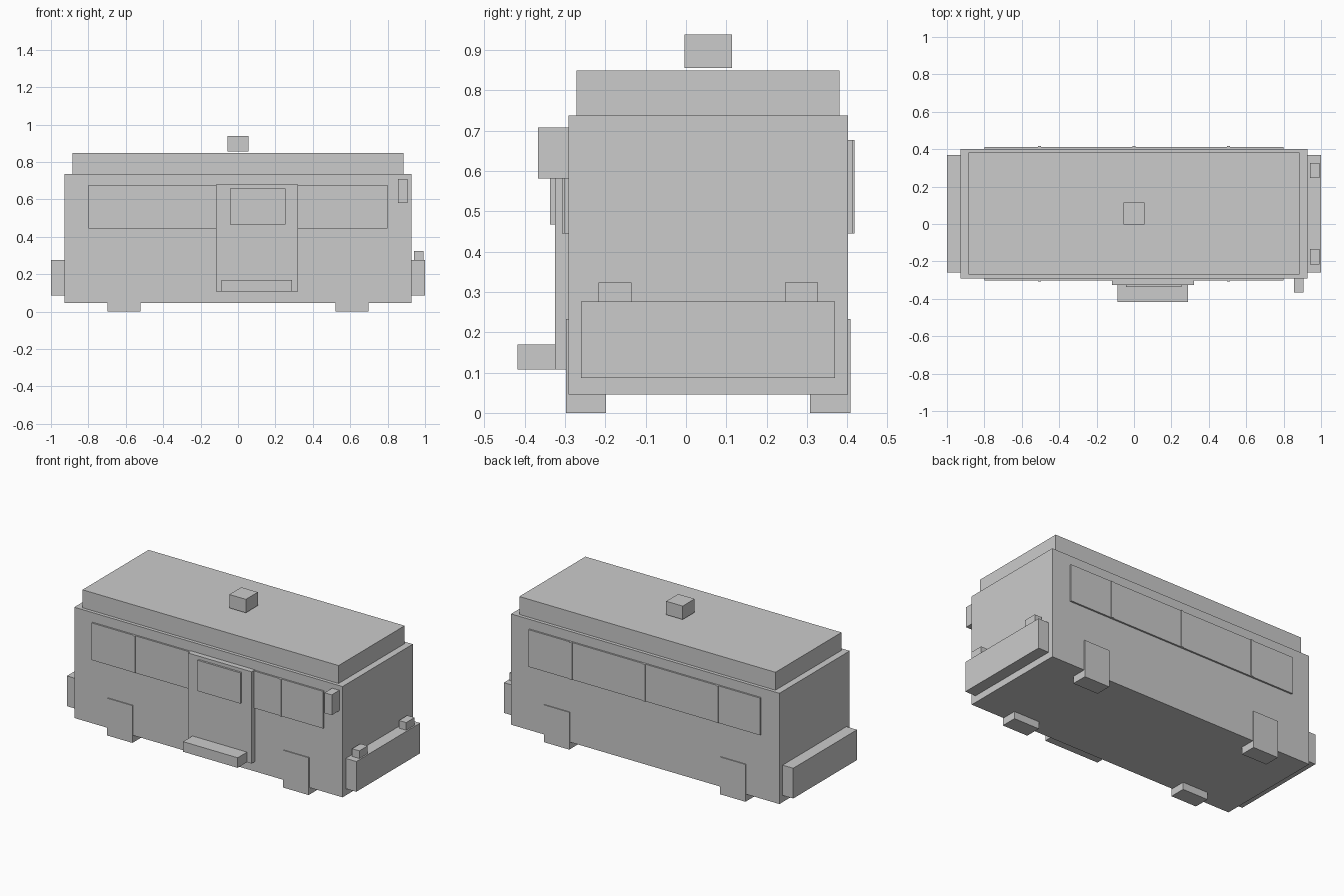
import bpy

if "Cube" in bpy.data.objects:
    bpy.data.objects.remove(bpy.data.objects["Cube"])

CY = 0.055  # centre line of the body in y


def box(name, x, y, z):
    """Box from (min, max) ranges on each axis."""
    bpy.ops.mesh.primitive_cube_add(size=1, location=[(a + b) / 2 for a, b in (x, y, z)])
    ob = bpy.context.object
    ob.name = name
    ob.scale = [b - a for a, b in (x, y, z)]
    bpy.ops.object.transform_apply(location=False, rotation=False, scale=True)
    return ob


def span(centre, half):
    return (centre - half, centre + half)


# Body, roof and roof vent
box("body", span(0, 0.927), span(CY, 0.347), (0.045, 0.737))
box("roof", span(0, 0.885), span(CY, 0.326), (0.737, 0.849))
box("roof_vent", span(0, 0.057), span(CY, 0.059), (0.855, 0.939))

# Bumpers at both ends
for side, name in ((1, "front_bumper"), (-1, "rear_bumper")):
    box(name, span(side * 0.9625, 0.0375), span(CY, 0.315), (0.087, 0.276))

# Lights standing on the front bumper
for s in (-1, 1):
    box("headlight", span(0.966, 0.025), span(CY + s * 0.231, 0.041), (0.276, 0.324))

# Square wheels
for sx in (-1, 1):
    for sy in (-1, 1):
        box("wheel", span(sx * 0.609, 0.088), span(CY + sy * 0.303, 0.05), (0, 0.233))

# Window strips with slim dividers on both sides
for s in (-1, 1):
    box("window_strip", span(0, 0.8), span(CY + s * 0.345, 0.0125), (0.445, 0.677))
    for x in (-0.505, 0, 0.505):
        box("window_divider", span(x, 0.008), span(CY + s * 0.345, 0.0175), (0.445, 0.677))

# Door with window and step
box("door", (-0.117, 0.322), (-0.325, -0.285), (0.107, 0.68))
box("door_window", (-0.043, 0.253), (-0.337, -0.32), (0.467, 0.659))
box("door_step", (-0.087, 0.29), (-0.418, -0.32), (0.107, 0.17))

# Side mirror
box("side_mirror", (0.855, 0.905), (-0.367, -0.29), (0.581, 0.708))
